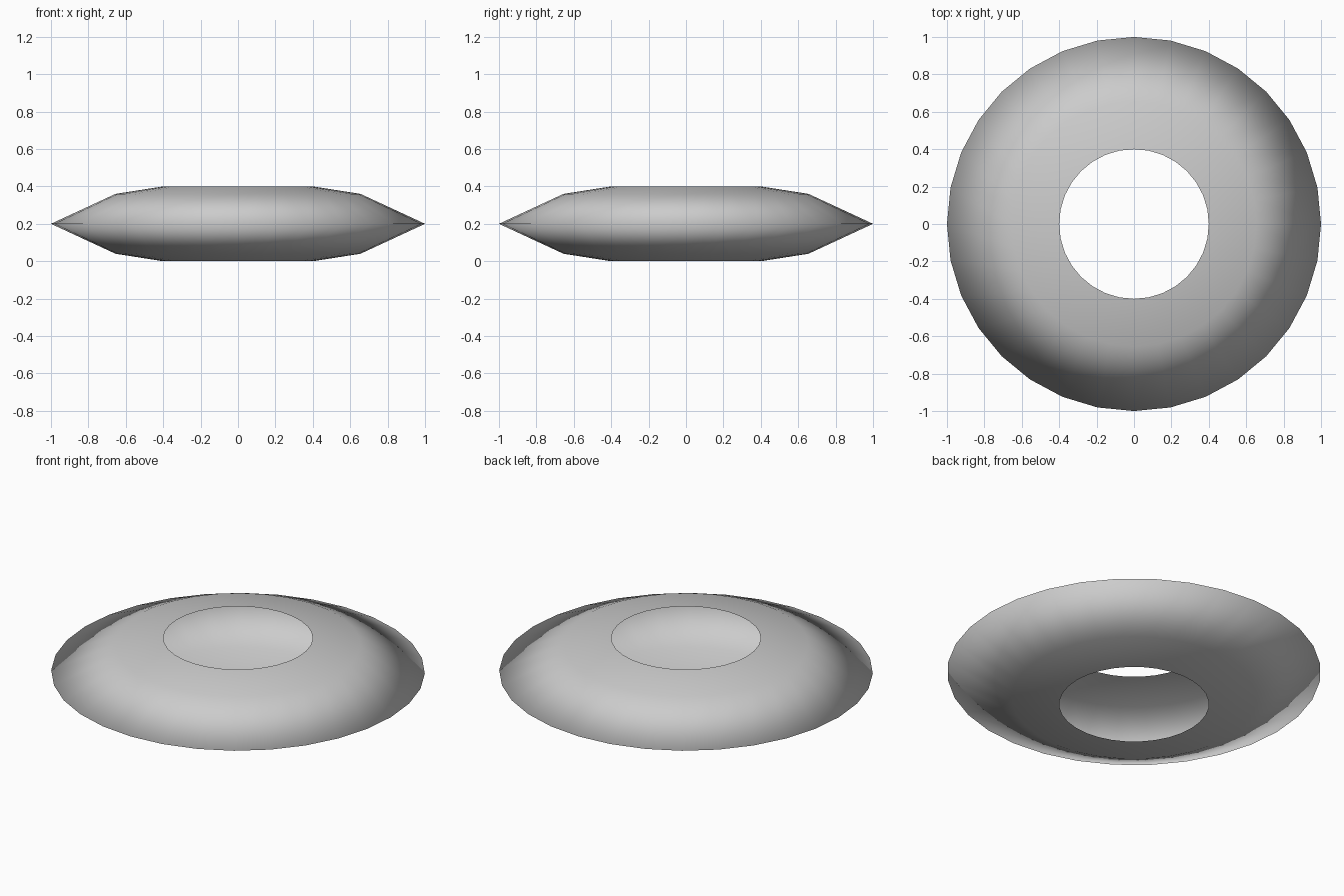
import bpy, math

if "Cube" in bpy.data.objects:
    bpy.data.objects.remove(bpy.data.objects["Cube"])

# Half-open ring profile (radius, height): a shell open towards the hole
profile = [(0.4, 0.0), (0.655, 0.04), (1.0, 0.2), (0.655, 0.36), (0.4, 0.4)]
SIDES = 32

# Lathe the profile around z
verts, faces = [], []
for i in range(SIDES):
    a = 2 * math.pi * i / SIDES
    verts += [(r * math.cos(a), r * math.sin(a), z) for r, z in profile]
n = len(profile)
for i in range(SIDES):
    j = (i + 1) % SIDES
    for k in range(n - 1):
        faces.append((i * n + k, j * n + k, j * n + k + 1, i * n + k + 1))

mesh = bpy.data.meshes.new("ring_shell")
mesh.from_pydata(verts, [], faces)
mesh.shade_smooth()
ring = bpy.data.objects.new("ring_shell", mesh)
bpy.context.collection.objects.link(ring)
